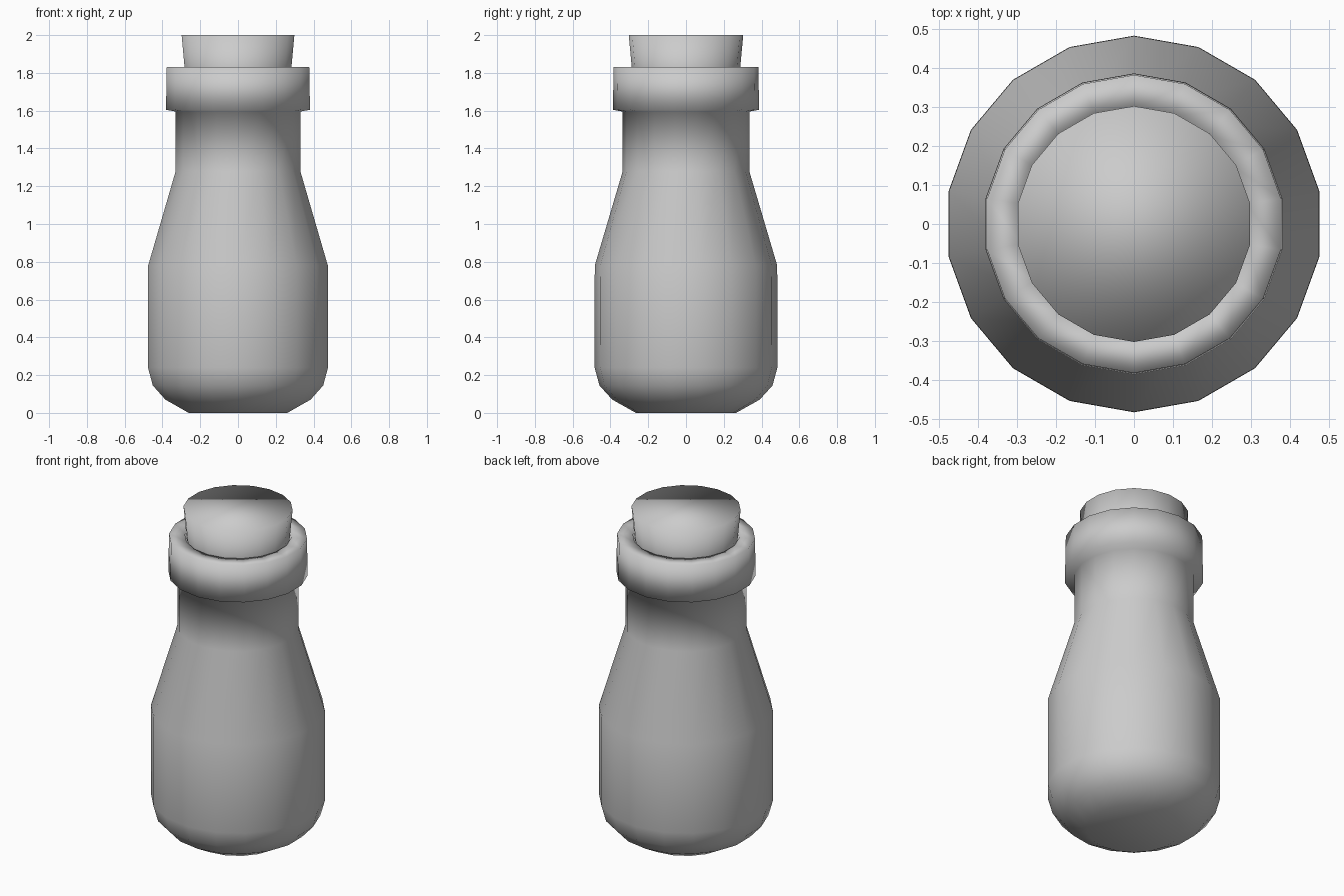
import bpy, bmesh, math

if "Cube" in bpy.data.objects:
    bpy.data.objects.remove(bpy.data.objects["Cube"])

SIDES = 18


def lathe(name, profile, cap_start=True, cap_end=True):
    """Revolve (radius, z) points around z, with a corner on the y axis."""
    bm = bmesh.new()
    rings = []
    for r, z in profile:
        ring = []
        for i in range(SIDES):
            a = math.pi / 2 + 2 * math.pi * i / SIDES
            ring.append(bm.verts.new((r * math.cos(a), r * math.sin(a), z)))
        rings.append(ring)
    for lo, hi in zip(rings, rings[1:]):
        for i in range(SIDES):
            j = (i + 1) % SIDES
            bm.faces.new((lo[i], lo[j], hi[j], hi[i]))
    if cap_start:
        bm.faces.new(rings[0][::-1])
    if cap_end:
        bm.faces.new(rings[-1])
    bmesh.ops.recalc_face_normals(bm, faces=bm.faces[:])
    for f in bm.faces:
        f.smooth = True
    me = bpy.data.meshes.new(name)
    bm.to_mesh(me)
    bm.free()
    obj = bpy.data.objects.new(name, me)
    bpy.context.collection.objects.link(obj)
    return obj


# Bottle: rounded base, straight body, sloping shoulder, neck, lip and mouth
lathe("bottle", [
    (0.265, 0.0), (0.39, 0.07), (0.458, 0.145), (0.484, 0.24),
    (0.483, 0.78), (0.335, 1.28), (0.335, 1.595),
    (0.387, 1.605), (0.383, 1.83), (0.295, 1.83), (0.29, 1.62),
])

# Tapered stopper sitting in the mouth
lathe("cork", [(0.268, 1.62), (0.303, 2.0)])
